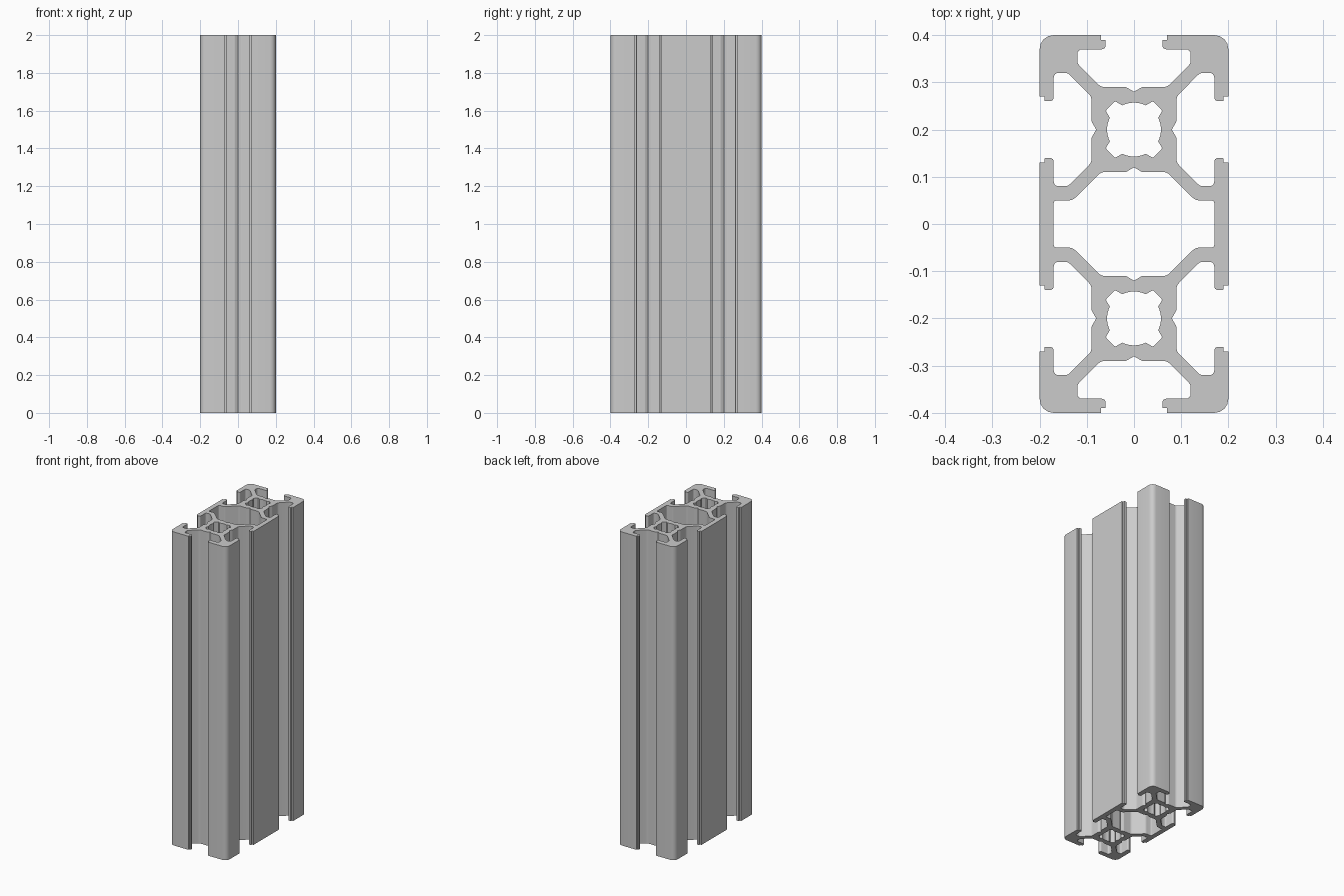
import bpy, bmesh, math
from mathutils import Vector, Matrix

if "Cube" in bpy.data.objects:
    bpy.data.objects.remove(bpy.data.objects["Cube"], do_unlink=True)

HEIGHT = 2.0

# Half of one T-slot: offset along the face, depth into the face, fillet radius
HALF_SLOT = [(0.07, 0, 0), (0.07, 0.01, 0), (0.06, 0.01, 0.003), (0.06, 0.03, 0.008),
             (0.12, 0.03, 0.01), (0.12, 0.06, 0.015), (0.07, 0.11, 0.02), (0.017, 0.11, 0.01)]
SLOT = ([(-t, d, r) for t, d, r in HALF_SLOT] + [(0, 0.12, 0)]
        + [(t, d, r) for t, d, r in reversed(HALF_SLOT)])


def slot(cx, cy, along):
    """Place a slot; its depth runs to the left of the travel direction."""
    ax, ay = along
    return [(cx + ax * t - ay * d, cy + ay * t + ax * d, r) for t, d, r in SLOT]


def fillet(points, steps=4):
    """Round each corner of a closed loop by its own radius."""
    out = []
    for i, (x, y, r) in enumerate(points):
        p = Vector((x, y))
        if r == 0:
            out.append(p)
            continue
        a = (Vector(points[i - 1][:2]) - p).normalized()
        b = (Vector(points[(i + 1) % len(points)][:2]) - p).normalized()
        half = a.angle(b) / 2
        centre = p + (a + b).normalized() * (r / math.sin(half))
        start = p + a * (r / math.tan(half)) - centre
        # Sweep from one tangent point to the other
        sweep = math.copysign(math.pi - 2 * half, b.x * a.y - b.y * a.x)
        out += [centre + Matrix.Rotation(sweep * k / steps, 2) @ start
                for k in range(steps + 1)]
    return out


def screw_core(cy):
    """Round bore with a pocket at each diagonal."""
    loop = []
    for q in range(4):
        turn = q * math.pi / 2
        for k in range(-4, 5):
            ang = turn + math.radians(26) * k / 4
            loop.append((0.057 * math.cos(ang), cy + 0.057 * math.sin(ang), 0))
        c, s = math.cos(turn), math.sin(turn)
        for x, y in ((0.06, 0.04), (0.04, 0.06)):
            loop.append((x * c - y * s, cy + x * s + y * c, 0.004))
    return loop


# Outer outline: six slots and four rounded corners, counter-clockwise
outline = (slot(0.2, -0.2, (0, 1)) + slot(0.2, 0.2, (0, 1)) + [(0.2, 0.4, 0.03)]
           + slot(0, 0.4, (-1, 0)) + [(-0.2, 0.4, 0.03)]
           + slot(-0.2, 0.2, (0, -1)) + slot(-0.2, -0.2, (0, -1)) + [(-0.2, -0.4, 0.03)]
           + slot(0, -0.4, (1, 0)) + [(0.2, -0.4, 0.03)])

# Central chamber between the two cores
quarter = [(0.17, 0.05, 0.006), (0.13, 0.05, 0.02), (0.07, 0.11, 0.02), (0.017, 0.11, 0.01)]
upper = quarter + [(0, 0.12, 0)] + [(-x, y, r) for x, y, r in reversed(quarter)]
chamber = upper + [(-x, -y, r) for x, y, r in upper]

# Fill the section and extrude it upward
bm = bmesh.new()
for loop in (outline, chamber, screw_core(0.2), screw_core(-0.2)):
    verts = [bm.verts.new((p.x, p.y, 0)) for p in fillet(loop)]
    for i, v in enumerate(verts):
        bm.edges.new((verts[i - 1], v))
bmesh.ops.triangle_fill(bm, edges=bm.edges[:], use_beauty=True, normal=(0, 0, 1))
result = bmesh.ops.extrude_face_region(bm, geom=bm.faces[:], use_keep_orig=True)
top = [g for g in result["geom"] if isinstance(g, bmesh.types.BMVert)]
bmesh.ops.translate(bm, verts=top, vec=(0, 0, HEIGHT))
bmesh.ops.recalc_face_normals(bm, faces=bm.faces[:])
mesh = bpy.data.meshes.new("slotted_rail")
bm.to_mesh(mesh)
bm.free()

# Plain aluminium grey
grey = bpy.data.materials.new("aluminium_grey")
grey.use_nodes = True
colour = (0.6, 0.6, 0.6, 1)
grey.diffuse_color = colour
grey.node_tree.nodes["Principled BSDF"].inputs["Base Color"].default_value = colour
mesh.materials.append(grey)

rail = bpy.data.objects.new("slotted_rail", mesh)
bpy.context.collection.objects.link(rail)
bpy.context.view_layer.objects.active = rail
rail.select_set(True)
bpy.ops.object.shade_smooth_by_angle(angle=math.radians(30))
